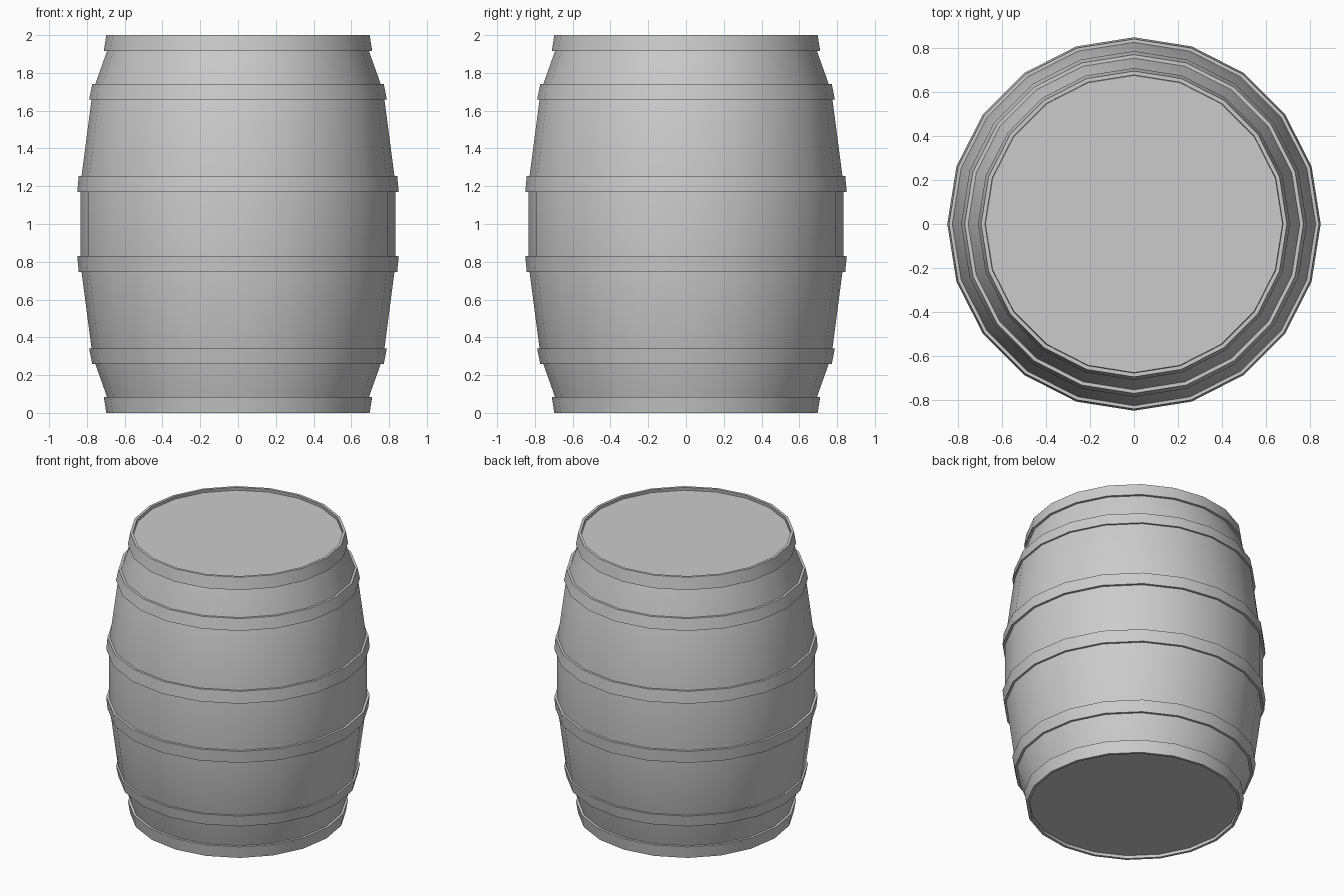
import bpy, math

if "Cube" in bpy.data.objects:
    bpy.data.objects.remove(bpy.data.objects["Cube"])

SIDES = 20


def lathe(name, profile, closed):
    """Revolve an (r, z) profile; closed = ring section, otherwise capped solid."""
    n = len(profile)
    verts = [(r * math.cos(2 * math.pi * s / SIDES), r * math.sin(2 * math.pi * s / SIDES), z)
             for s in range(SIDES) for r, z in profile]
    faces = []
    for s in range(SIDES):
        a, b = s * n, (s + 1) % SIDES * n
        for i in range(n if closed else n - 1):
            j = (i + 1) % n
            faces.append((a + i, b + i, b + j, a + j))
    if not closed:
        faces.append([s * n for s in reversed(range(SIDES))])
        faces.append([s * n + n - 1 for s in range(SIDES)])
    mesh = bpy.data.meshes.new(name)
    mesh.from_pydata(verts, [], faces)
    obj = bpy.data.objects.new(name, mesh)
    bpy.context.collection.objects.link(obj)
    bpy.ops.object.select_all(action='DESELECT')
    obj.select_set(True)
    bpy.context.view_layer.objects.active = obj
    bpy.ops.object.shade_smooth_by_angle(angle=math.radians(30))
    return obj


# Bulging wooden body, mirrored about z = 1, lids recessed inside the end hoops
upper = [(0.834, 1.21), (0.770, 1.70), (0.692, 1.92), (0.677, 1.98)]
lower = [(r, 2 - z) for r, z in reversed(upper)]
lathe("barrel_body", lower + upper, False)

# Hoops: (name, bottom z, top z, bottom radius, top radius, thickness)
hoops = [
    ("middle_hoop", 1.17, 1.255, 0.851, 0.843, 0.026),
    ("shoulder_hoop", 1.66, 1.74, 0.788, 0.772, 0.026),
    ("end_hoop", 1.915, 2.0, 0.711, 0.697, 0.018),
]
for name, z0, z1, r0, r1, t in hoops:
    section = [(r0 - t, z0), (r0, z0), (r1, z1), (r1 - t, z1)]
    lathe("upper_" + name, section, True)
    lathe("lower_" + name, [(r, 2 - z) for r, z in reversed(section)], True)
